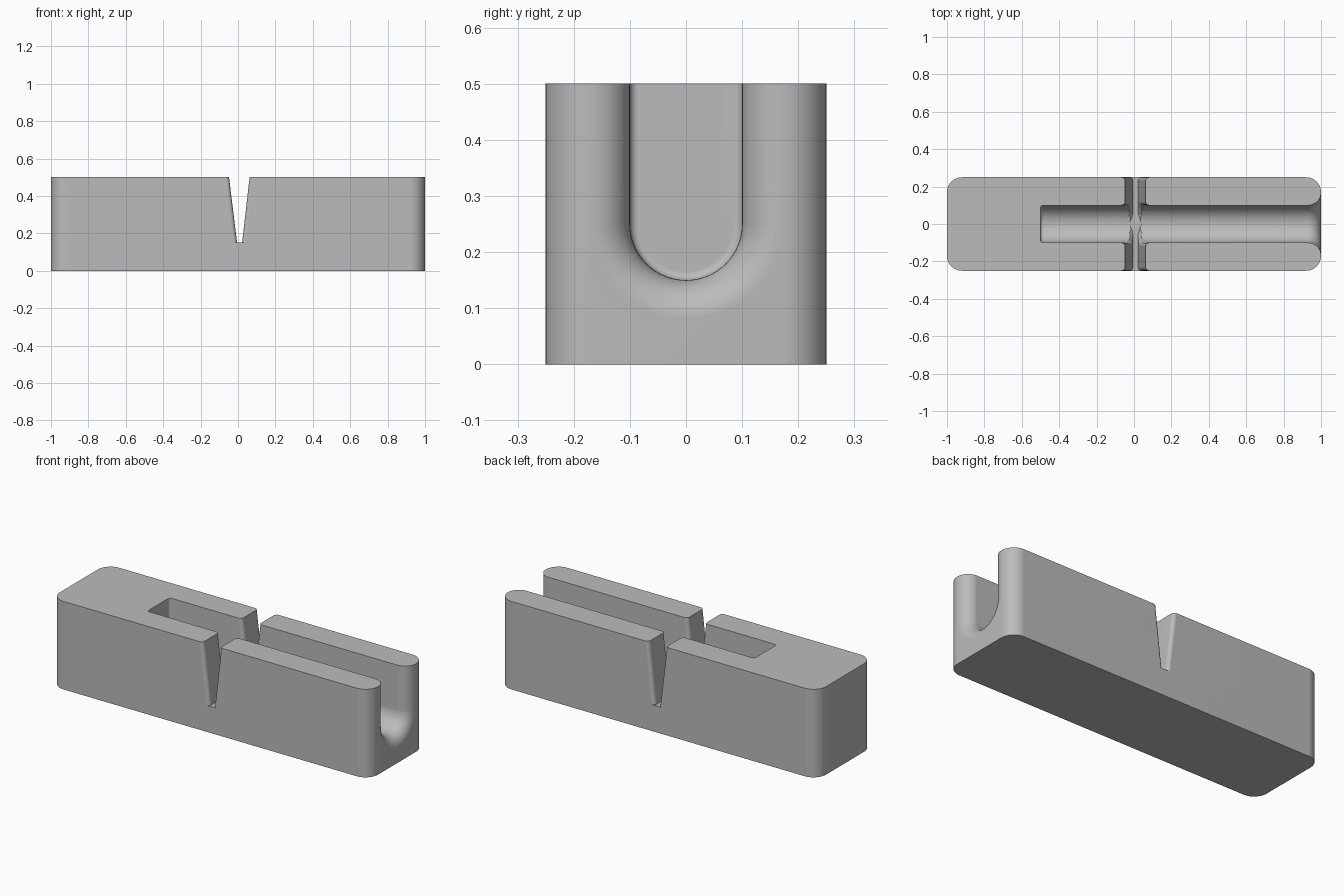
import bpy
import math

if "Cube" in bpy.data.objects:
    bpy.data.objects.remove(bpy.data.objects["Cube"])

L, W, H = 1.0, 0.25, 0.5        # half length, half width, height
CORNER, FLARE, END = 0.08, 0.069, 0.015
R, CZ = 0.1, 0.25               # channel radius and axis height
FIL = 0.02                      # rounding of the notch edges

grey = bpy.data.materials.new("grey")
grey.diffuse_color = (0.5, 0.5, 0.5, 1)
grey.use_nodes = True
grey.node_tree.nodes["Principled BSDF"].inputs["Base Color"].default_value = grey.diffuse_color


def make(name, verts, faces):
    mesh = bpy.data.meshes.new(name)
    mesh.from_pydata(verts, [], faces)
    mesh.materials.append(grey)
    obj = bpy.data.objects.new(name, mesh)
    bpy.context.collection.objects.link(obj)
    return obj


def loft(name, rings):
    """Closed solid through rings of equal point count."""
    n = len(rings[0])
    verts = [p for ring in rings for p in ring]
    faces = [(i * n + j, i * n + (j + 1) % n, (i + 1) * n + (j + 1) % n, (i + 1) * n + j)
             for i in range(len(rings) - 1) for j in range(n)]
    faces += [tuple(reversed(range(n))), tuple(range(len(verts) - n, len(verts)))]
    obj = make(name, verts, faces)
    # consistent outward normals
    bpy.ops.object.select_all(action='DESELECT')
    bpy.context.view_layer.objects.active = obj
    obj.select_set(True)
    bpy.ops.object.mode_set(mode='EDIT')
    bpy.ops.mesh.select_all(action='SELECT')
    bpy.ops.mesh.normals_make_consistent(inside=False)
    bpy.ops.object.mode_set(mode='OBJECT')
    return obj


# Block with rounded upright corners
outline = []
for k, (sx, sy) in enumerate([(1, 1), (-1, 1), (-1, -1), (1, -1)]):
    for i in range(13):
        a = math.radians(90 * k + 7.5 * i)
        outline.append((sx * (L - CORNER) + CORNER * math.cos(a),
                        sy * (W - CORNER) + CORNER * math.sin(a)))
block = loft("grooved_block", [[(x, y, z) for x, y in outline] for z in (0, H)])


# U-shaped channel, softened at its closed end and flared at its open end
def u_ring(x, r):
    pts = [(x, r * math.cos(math.pi + math.pi * i / 32), CZ + r * math.sin(math.pi + math.pi * i / 32))
           for i in range(33)]
    return [(x, -r, 0.6)] + pts + [(x, r, 0.6)]


rings = []
for i in range(7):
    a = math.pi / 2 * i / 6
    rings.append(u_ring(-0.5 + END * (1 - math.cos(a)), R - END + END * math.sin(a)))
for i in range(13):
    a = math.pi / 2 * i / 12
    rings.append(u_ring(L - FLARE + FLARE * math.sin(a), R + FLARE * (1 - math.cos(a))))
rings.append(u_ring(L + 0.05, R + FLARE))
channel = loft("channel_cutter", rings)


# Tapered cross notch, its sides rounding off where they meet the block and channel
def spread(y, z):
    inner = (abs(y) if z > CZ else math.hypot(y, z - CZ)) - R
    d = max(0, min(inner, W - abs(y), FIL))
    return FIL - math.sqrt(FIL ** 2 - (FIL - d) ** 2)


levels = [0.15 + 0.0125 * i for i in range(9)] + [0.375, 0.5, 0.55]
half = [0.012 * i for i in range(8)] + [0.09, 0.095]
half += [0.1 + FIL * (1 - math.cos(math.pi / 2 * i / 6)) for i in range(7)]
half += [W - FIL * (1 - math.cos(math.pi / 2 * i / 6)) for i in range(6, -1, -1)] + [0.3]
rings = []
for y in [-h for h in reversed(half[1:])] + half:
    left = [(-0.005 - 0.043 * (z - 0.15) / 0.35 - spread(y, z), y, z) for z in levels]
    right = [(0.022 + 0.040 * (z - 0.15) / 0.35 + spread(y, z), y, z) for z in levels]
    rings.append(left + right[::-1])
notch = loft("notch_cutter", rings)

# Cut the block
bpy.ops.object.select_all(action='DESELECT')
bpy.context.view_layer.objects.active = block
block.select_set(True)
for cutter in (channel, notch):
    cutter.hide_render = True
    cutter.hide_viewport = True
    mod = block.modifiers.new(cutter.name, 'BOOLEAN')
    mod.operation = 'DIFFERENCE'
    mod.solver = 'EXACT'
    mod.object = cutter
    bpy.ops.object.modifier_apply(modifier=mod.name)
bpy.ops.object.shade_smooth_by_angle(angle=math.radians(30))
block.modifiers.new("clean_shading", 'WEIGHTED_NORMAL').keep_sharp = True
